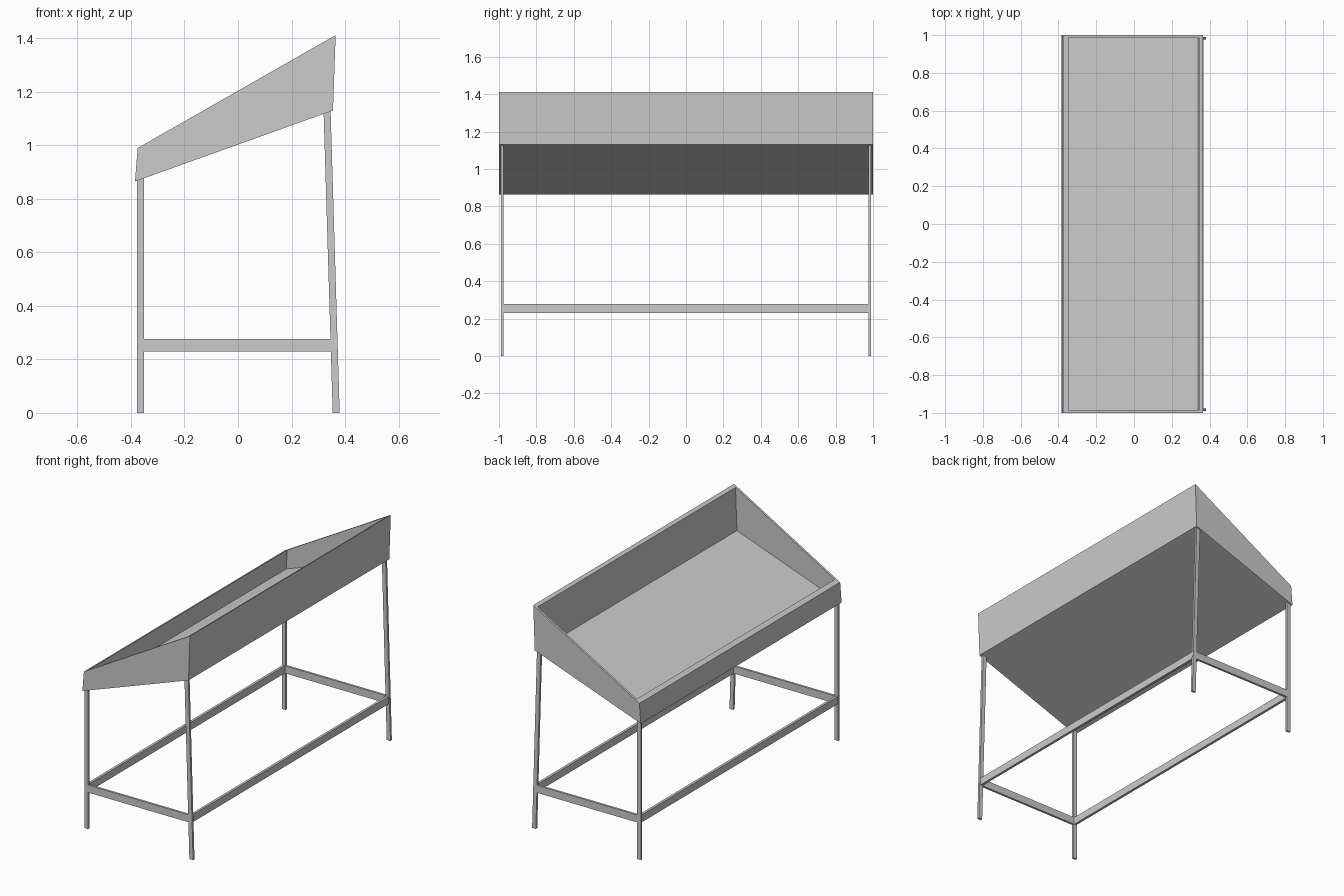
import bpy

if "Cube" in bpy.data.objects:
    bpy.data.objects.remove(bpy.data.objects["Cube"])


def prism(name, profile, y0, y1):
    """Extrude an x-z outline from y0 to y1."""
    n = len(profile)
    verts = [(x, y, z) for y in (y0, y1) for x, z in profile]
    faces = [tuple(range(n)), tuple(range(2 * n - 1, n - 1, -1))]
    faces += [(i, i + n, (i + 1) % n + n, (i + 1) % n) for i in range(n)]
    mesh = bpy.data.meshes.new(name)
    mesh.from_pydata(verts, [], faces)
    ob = bpy.data.objects.new(name, mesh)
    bpy.context.collection.objects.link(ob)
    return ob


def bottom(x):
    return 0.865 + (x + 0.385) * 0.265 / 0.74


def top(x):
    return 0.99 + (x + 0.375) * 0.422 / 0.74


def rear_x(z):
    # centre line of the leaning tall leg
    return 0.367 - 0.0302 * z


T = 0.014    # board thickness of the tray ends
W = 0.013    # half width of a leg

# Sloping tray: end panels, low wall, high wall and floor
side = [(-0.385, 0.865), (0.355, 1.13), (0.365, 1.412), (-0.375, 0.99)]
inner = 1 - T
low = [(-0.385, 0.865), (-0.355, bottom(-0.355)), (-0.347, top(-0.347)), (-0.375, 0.99)]
high = [(0.335, bottom(0.335)), (0.355, 1.13), (0.365, 1.412), (0.345, top(0.345))]
floor = [(-0.36, bottom(-0.36)), (0.34, bottom(0.34)),
         (0.34, bottom(0.34) + 0.008), (-0.36, bottom(-0.36) + 0.008)]
prism("tray_low_wall", low, -inner, inner)
prism("tray_high_wall", high, -inner, inner)
prism("tray_floor", floor, -inner, inner)

# Pieces repeated at both ends
for s, tag in ((-1, "near"), (1, "far")):
    prism("tray_end_" + tag, side, *sorted((s * inner, s)))
    ys = sorted((s * 0.976, s * 0.99))

    # Upright short leg
    a, b = -0.378, -0.352
    prism("short_leg_" + tag, [(a, 0), (b, 0), (b, bottom(b)), (a, bottom(a))], *ys)

    # Leaning tall leg
    a, b = rear_x(1.12) - W, rear_x(1.12) + W
    prism("tall_leg_" + tag, [(rear_x(0) - W, 0), (rear_x(0) + W, 0),
                              (b, bottom(b)), (a, bottom(a))], *ys)

    # Short rail between the legs
    r0, r1 = rear_x(0.23) - W, rear_x(0.277) - W
    prism("end_rail_" + tag, [(-0.352, 0.23), (r0, 0.23), (r1, 0.277), (-0.352, 0.277)], *ys)

# Long rails
for name, x in (("low_side_rail", -0.365), ("high_side_rail", rear_x(0.25))):
    h = 0.008
    prism(name, [(x - h, 0.23), (x + h, 0.23), (x + h, 0.277), (x - h, 0.277)], -0.976, 0.976)
